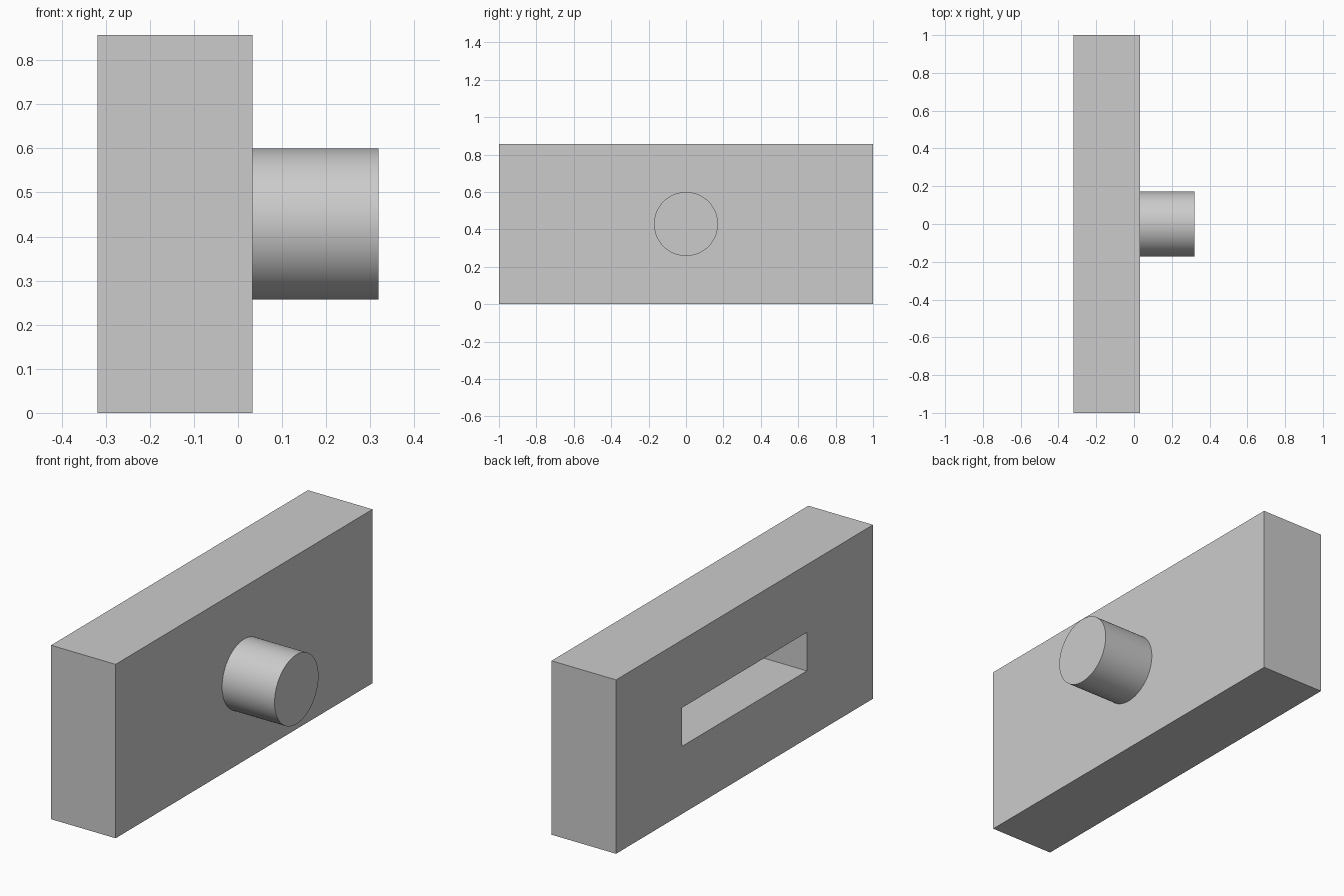
import bpy
import math

cube = bpy.data.objects.get("Cube")
if cube:
    bpy.data.objects.remove(cube, do_unlink=True)

# Overall dimensions
BACK, FACE, PEG_END = -0.319, 0.033, 0.319
HEIGHT = 0.857
MID = HEIGHT / 2
SLOT_DEPTH = 0.286

grey = bpy.data.materials.new("plain_grey")
grey.use_nodes = True
colour = (0.6, 0.6, 0.6, 1)
grey.diffuse_color = colour
grey.node_tree.nodes["Principled BSDF"].inputs["Base Color"].default_value = colour


def box(name, x0, x1, length, height):
    """Box centred on y = 0 and on the middle height."""
    bpy.ops.mesh.primitive_cube_add(size=1, location=((x0 + x1) / 2, 0, MID))
    obj = bpy.context.object
    obj.name = name
    obj.scale = (x1 - x0, length, height)
    bpy.ops.object.transform_apply(location=False, rotation=False, scale=True)
    obj.data.materials.append(grey)
    return obj


# Block with a blind slot cut into its back side
block = box("block", BACK, FACE, 2, HEIGHT)
cutter = box("slot_cutter", BACK - 0.1, BACK + SLOT_DEPTH, 0.972, 0.19)
cutter.hide_render = True
cut = block.modifiers.new("slot", 'BOOLEAN')
cut.operation = 'DIFFERENCE'
cut.solver = 'EXACT'
cut.object = cutter
bpy.context.view_layer.objects.active = block
bpy.ops.object.modifier_apply(modifier=cut.name)
bpy.data.objects.remove(cutter, do_unlink=True)

# Round peg, slightly embedded in the block
start = FACE - 0.02
bpy.ops.mesh.primitive_cylinder_add(
    vertices=96, radius=0.171, depth=PEG_END - start,
    location=((start + PEG_END) / 2, 0, MID), rotation=(0, math.pi / 2, 0))
peg = bpy.context.object
peg.name = "peg"
peg.data.materials.append(grey)
bpy.ops.object.shade_smooth_by_angle(angle=math.radians(30))
